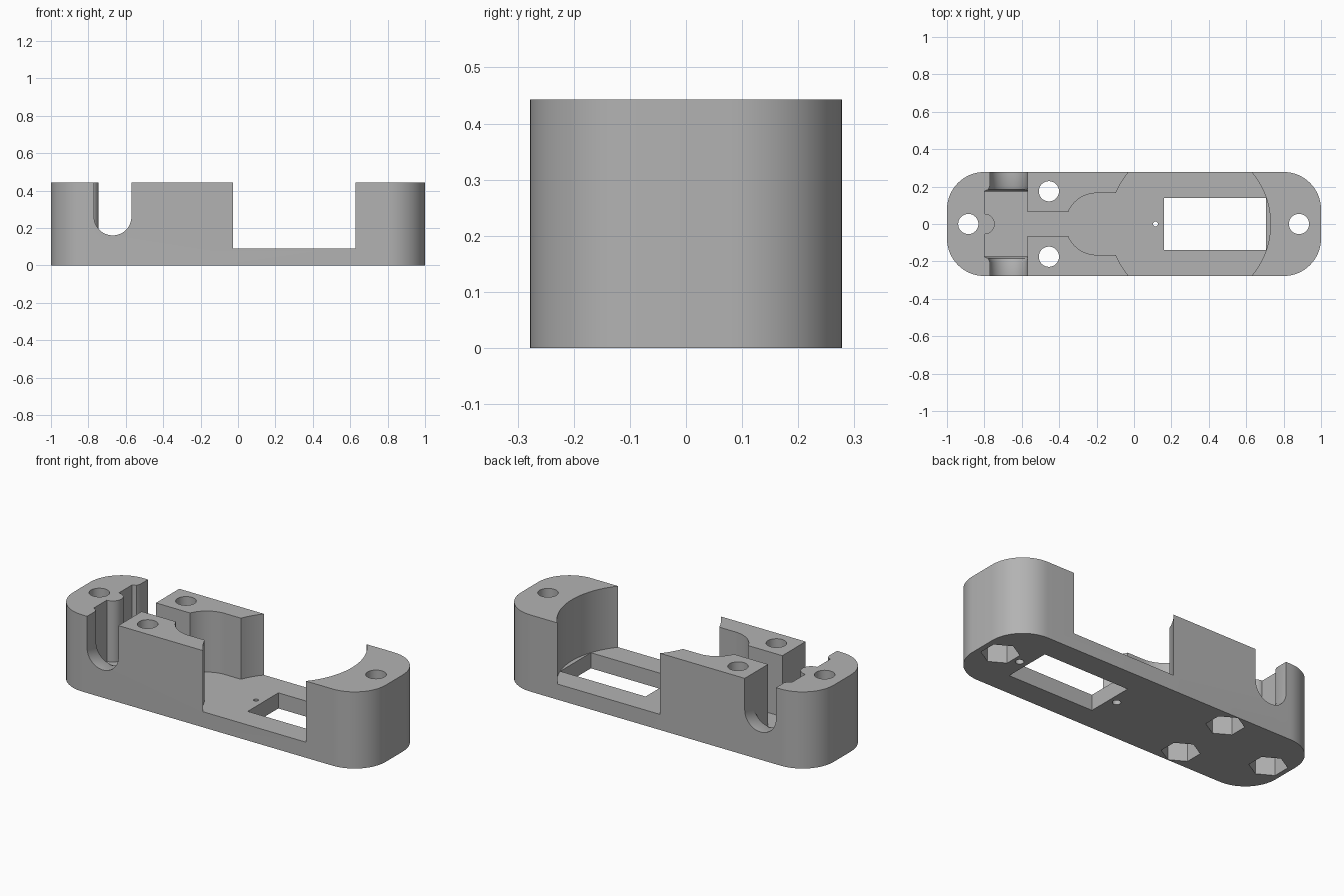
import bpy, bmesh, math
from mathutils import Vector

if "Cube" in bpy.data.objects:
    bpy.data.objects.remove(bpy.data.objects["Cube"])

HEIGHT, FLOOR, HALF_Y = 0.443, 0.09, 0.278

grey = bpy.data.materials.new("plain grey")
grey.use_nodes = True
grey.diffuse_color = (0.45, 0.45, 0.45, 1)
grey.node_tree.nodes["Principled BSDF"].inputs["Base Color"].default_value = (0.45, 0.45, 0.45, 1)


def arc(cx, cy, r, start, end, steps=24):
    angles = [math.radians(start + (end - start) * i / steps) for i in range(steps + 1)]
    return [(cx + r * math.cos(a), cy + r * math.sin(a)) for a in angles]


def loft(name, rings):
    """Closed solid through a list of equal-length rings."""
    bm = bmesh.new()
    loops = [[bm.verts.new(p) for p in ring] for ring in rings]
    n = len(loops[0])
    bm.faces.new(loops[0])
    bm.faces.new(loops[-1])
    for a, b in zip(loops, loops[1:]):
        for i in range(n):
            j = (i + 1) % n
            bm.faces.new((a[i], a[j], b[j], b[i]))
    bmesh.ops.recalc_face_normals(bm, faces=bm.faces)
    mesh = bpy.data.meshes.new(name)
    bm.to_mesh(mesh)
    bm.free()
    mesh.materials.append(grey)
    obj = bpy.data.objects.new(name, mesh)
    bpy.context.collection.objects.link(obj)
    return obj


def prism(name, outline, z0, z1):
    return loft(name, [[(x, y, z) for x, y in outline] for z in (z0, z1)])


def cut(cutter):
    cutter.hide_render = True
    mod = body.modifiers.new("cut", "BOOLEAN")
    mod.operation, mod.solver, mod.object = "DIFFERENCE", "EXACT", cutter
    bpy.context.view_layer.objects.active = body
    bpy.ops.object.modifier_apply(modifier=mod.name)
    bpy.data.objects.remove(cutter)


def polygon(x, y, r, sides, turn=0):
    return arc(x, y, r, turn, turn + 360, sides)[:-1]


# Body: long block with rounded corners
R = 0.2
outline = []
for i, (sx, sy) in enumerate(((1, 1), (-1, 1), (-1, -1), (1, -1))):
    outline += arc(sx * (1 - R), sy * (HALF_Y - R), R, 90 * i, 90 * i + 90, 16)
body = prism("holder_body", outline, 0, HEIGHT)

# Pocket: half outline from the boss, along the channel, round the big disc
inner_end = 180 - math.degrees(math.asin(0.065 / 0.165))
disc_end = 180 - math.degrees(math.asin(0.165 / 0.43))
half = arc(-0.8, 0, 0.055, 0, 90, 12)
half += [(-0.8, 0.175), (-0.57, 0.175), (-0.57, 0.065)]
half += arc(-0.2, 0, 0.165, inner_end, 90)
half += arc(0.3, 0, 0.43, disc_end, 0, 64)
pocket = half + [(x, -y) for x, y in half[-2:0:-1]]
cut(prism("pocket_cutter", pocket, FLOOR, 1))

# Round-bottomed side slots, flared where they meet the pocket
def slot_ring(y, r):
    ring = arc(-0.67, 0.26, r, 180, 360) + [(-0.67 + r, 0.7), (-0.67 - r, 0.7)]
    return [(min(x, -0.57), y, z) for x, z in ring]


for side in (1, -1):
    stages = ((0.17, 0.13), (0.175, 0.13), (0.184, 0.109), (0.205, 0.1), (0.4, 0.1))
    cut(loft("slot_cutter", [slot_ring(side * y, r) for y, r in stages]))

# Window through the floor
cut(prism("window_cutter", [(0.16, -0.14), (0.706, -0.14), (0.706, 0.14), (0.16, 0.14)], -0.1, FLOOR + 0.05))

# Bolt holes with hexagonal nut recesses underneath
for x, y in ((-0.886, 0), (0.882, 0), (-0.455, 0.175), (-0.455, -0.175)):
    cut(prism("bolt_cutter", polygon(x, y, 0.054, 40), -0.1, 1))
    cut(prism("nut_cutter", polygon(x, y, 0.1, 6, 30), -0.1, 0.13))

# Small screw holes either side of the window
cut(prism("pin_cutter", polygon(0.115, 0, 0.013, 16), -0.1, 0.2))
for x in (0.115, 0.755):
    cut(prism("screw_cutter", polygon(x, 0, 0.022, 20), -0.1, 0.06))

# Smooth curved walls, sharp rims
bpy.ops.object.select_all(action="DESELECT")
body.select_set(True)
bpy.context.view_layer.objects.active = body
bpy.ops.object.shade_smooth_by_angle(angle=math.radians(30))
